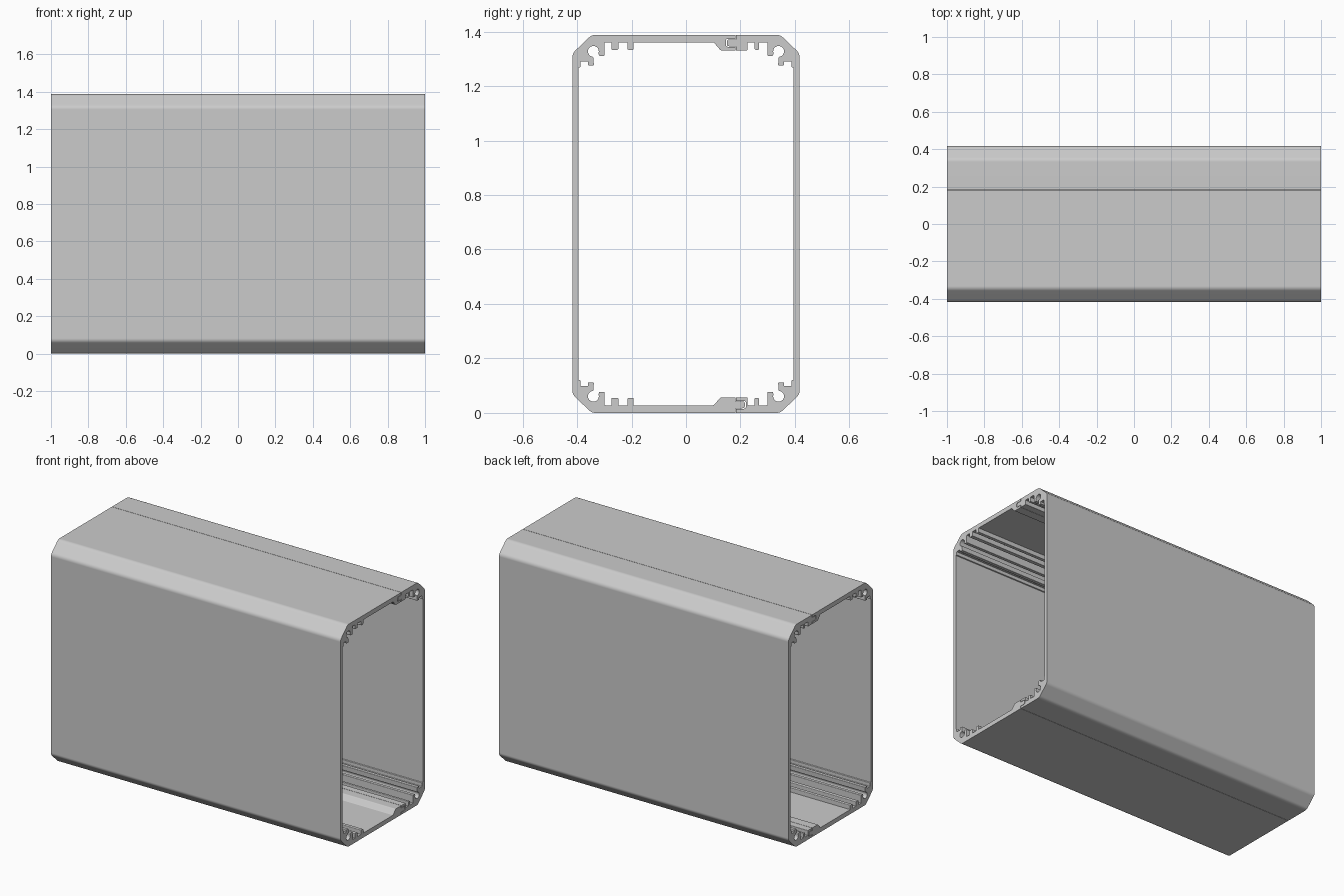
import bpy
import bmesh
import math
from mathutils import Vector

cube = bpy.data.objects.get("Cube")
if cube:
    bpy.data.objects.remove(cube, do_unlink=True)

HEIGHT, WIDTH, LENGTH = 1.388, 0.417, 2.0
ROOF = 1.36          # underside of the top wall
TIP = 1.333          # lower end of the ribs
SEAM, GAP = 0.182, 0.002

mat = bpy.data.materials.new("light grey aluminium")
mat.use_nodes = True
grey = (0.6, 0.6, 0.6, 1)
mat.diffuse_color = grey
mat.node_tree.nodes["Principled BSDF"].inputs["Base Color"].default_value = grey


def rib(outer, inner):
    """Rectangular rib hanging from the top wall, with rounded tip."""
    return [(outer, ROOF, 0), (outer, TIP, .005), (inner, TIP, .005), (inner, ROOF, 0)]


def corner():
    """Inside of one corner from the side wall to the top wall: hook and screw channel."""
    pts = [(.395, 1.268, .003), (.388, 1.268, .003), (.388, 1.29, .003),
           (.360, 1.29, .003), (.360, 1.276, .004), (.338, 1.276, .004)]
    for i in range(17):
        a = math.radians(-88 + i * 288 / 16)
        pts.append((.34 + .02 * math.cos(a), 1.327 + .02 * math.sin(a), 0))
    return pts + [(.319, 1.311, .003), (.299, 1.311, .004), (.299, ROOF, .003)]


def seam(y, side, grow):
    """Tongue or groove on the joint, from outside to inside."""
    tip = y + side * (.034 + grow)
    hi, lo = 1.371 + grow, 1.346 - grow
    return [(y, HEIGHT, 0), (y, hi, 0), (tip, hi, .008), (tip, lo, .008),
            (y, lo, 0), (y, 1.331, 0)]


def chain(sign, inner, y, side, grow):
    """Upper part of a shell from outer wall over the joint to inner wall."""
    outer = [(sign * WIDTH, 1.320, .014), (sign * .346, HEIGHT, .014)]
    inside = [(sign * a, z, t) for a, z, t in corner()] + inner
    return outer + seam(y, side, grow) + inside[::-1]


def rounded(pts):
    """Round each corner by its cut length."""
    out = []
    for i, (y, z, cut) in enumerate(pts):
        p = Vector((y, z))
        if not cut:
            out.append(p)
            continue
        ends = []
        for q in (pts[i - 1], pts[(i + 1) % len(pts)]):
            d = Vector(q[:2]) - p
            ends.append(p + d.normalized() * min(cut, d.length * .45))
        for k in range(5):
            u = k / 4
            out.append(ends[0] * (1 - u) ** 2 + p * 2 * u * (1 - u) + ends[1] * u * u)
    return out


def shell(name, sign, inner, y, top_grow, bottom_grow):
    """Extrude a shell's closed cross-section along the length."""
    upper = chain(sign, inner, y, -1, top_grow)
    lower = chain(sign, inner, y, 1, bottom_grow)
    pts = upper + [(a, HEIGHT - z, t) for a, z, t in lower[::-1]]
    bm = bmesh.new()
    face = bm.faces.new([bm.verts.new((-LENGTH / 2, p.x, p.y)) for p in rounded(pts)])
    new = bmesh.ops.extrude_face_region(bm, geom=[face])["geom"]
    bmesh.ops.translate(bm, vec=(LENGTH, 0, 0),
                        verts=[g for g in new if isinstance(g, bmesh.types.BMVert)])
    bmesh.ops.recalc_face_normals(bm, faces=bm.faces)
    mesh = bpy.data.meshes.new(name)
    bm.to_mesh(mesh)
    bm.free()
    mesh.materials.append(mat)
    mesh.shade_smooth()
    mesh.set_sharp_from_angle(angle=math.radians(35))
    obj = bpy.data.objects.new(name, mesh)
    bpy.context.collection.objects.link(obj)
    weighted = obj.modifiers.new("flat_walls", 'WEIGHTED_NORMAL')
    weighted.keep_sharp = True


# Front shell: two ribs, then the thick half of the joint with a sloped shoulder
front_inner = rib(-.274, -.248) + rib(-.215, -.192)
front_inner += [(.102, ROOF, .003), (.127, 1.331, .004)]
shell("front_shell", -1, front_inner, SEAM, GAP, 0)

# Back shell: one narrow rib, then the short half of the joint
back_inner = rib(.268, .252) + [(.226, ROOF, .003), (.226, 1.331, .003)]
shell("back_shell", 1, back_inner, SEAM + GAP, 0, GAP)
